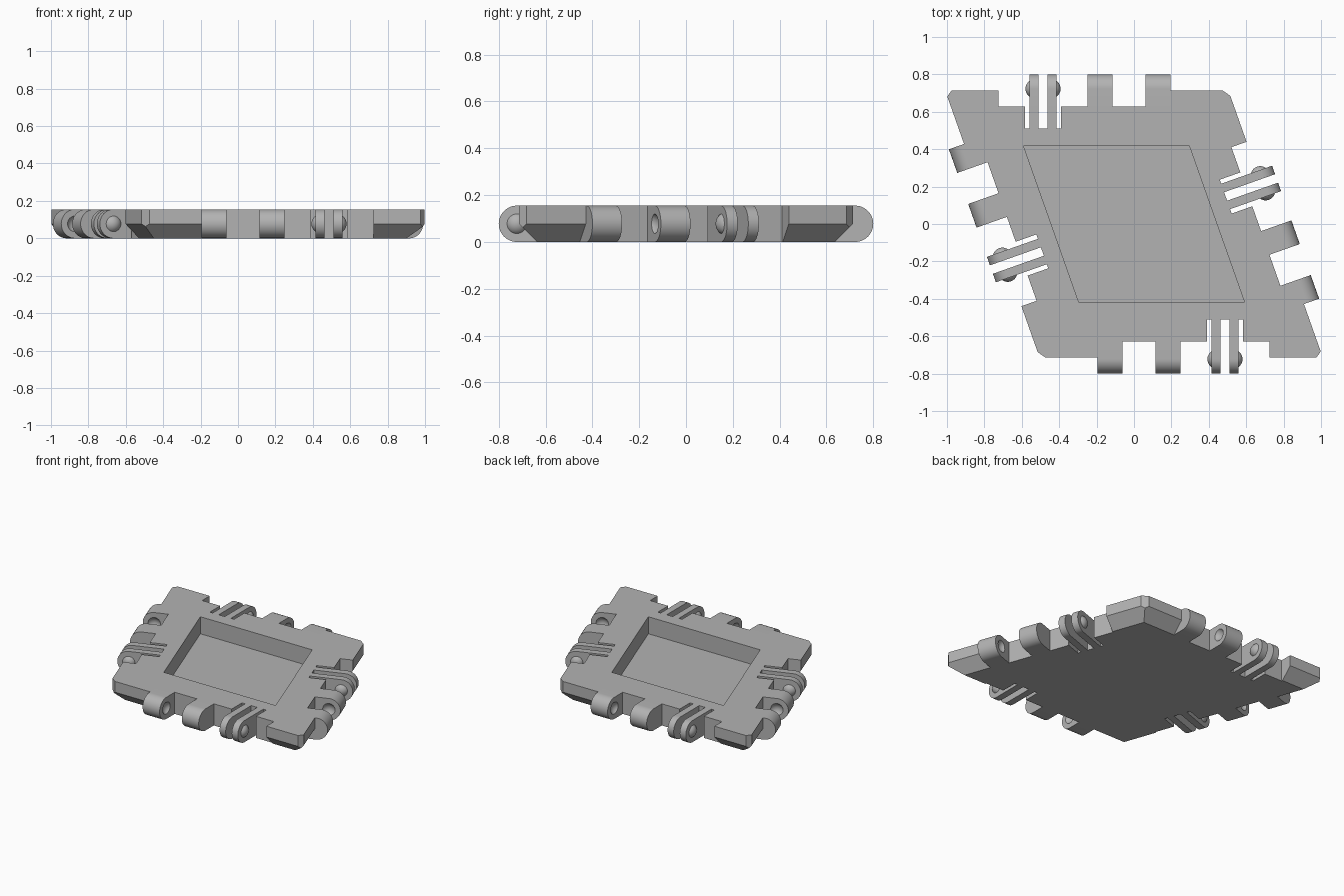
import bpy, bmesh, math
from mathutils import Matrix, Vector

if "Cube" in bpy.data.objects:
    bpy.data.objects.remove(bpy.data.objects["Cube"])

ACUTE = math.acos(1 / 3)      # sharp angle of the rhombus
HEIGHT = 0.155
MID = HEIGHT / 2              # height of the hinge axis
APOTHEM = 0.714               # centre to outer wall
AXIS = 0.7225                 # centre to hinge axis
NOTCH = 0.628                 # centre to notch floor
DOME_R, DOME_RISE = 0.051, 0.022

grey = bpy.data.materials.new("mid_grey")
grey.use_nodes = True
grey.diffuse_color = (0.45, 0.45, 0.45, 1)
bsdf = next(n for n in grey.node_tree.nodes if n.type == "BSDF_PRINCIPLED")
bsdf.inputs["Base Color"].default_value = grey.diffuse_color


def make_object(name, bm, matrix=Matrix(), smooth=False):
    bmesh.ops.recalc_face_normals(bm, faces=bm.faces)
    bm.transform(matrix)
    mesh = bpy.data.meshes.new(name)
    bm.to_mesh(mesh)
    bm.free()
    mesh.materials.append(grey)
    obj = bpy.data.objects.new(name, mesh)
    bpy.context.collection.objects.link(obj)
    if smooth:
        bpy.ops.object.select_all(action="DESELECT")
        obj.select_set(True)
        bpy.context.view_layer.objects.active = obj
        bpy.ops.object.shade_smooth_by_angle(angle=math.radians(30))
    return obj


def loft(rings):
    """Skin a stack of equal closed rings and cap both ends."""
    bm = bmesh.new()
    loops = [[bm.verts.new(p) for p in ring] for ring in rings]
    for a, b in zip(loops, loops[1:]):
        for i in range(len(a)):
            j = (i + 1) % len(a)
            bm.faces.new((a[i], a[j], b[j], b[i]))
    bm.faces.new(loops[0])
    bm.faces.new(loops[-1])
    return bm


def rhombus(r, z):
    half = r / math.sin(ACUTE)
    slant = r / math.tan(ACUTE)
    return [(-half + slant, -r, z), (half + slant, -r, z),
            (half - slant, r, z), (-half - slant, r, z)]


def cut(target, cutter):
    mod = target.modifiers.new("cut", "BOOLEAN")
    mod.operation = "DIFFERENCE"
    mod.solver = "EXACT"
    mod.object = cutter
    bpy.context.view_layer.objects.active = target
    bpy.ops.object.modifier_apply(modifier=mod.name)
    bpy.data.objects.remove(cutter)


# Tile body: chamfered underside and clipped corners
bm = loft([rhombus(APOTHEM - MID, 0), rhombus(APOTHEM, MID), rhombus(APOTHEM, HEIGHT)])
corners = [Vector((p[0], p[1], 0)) for p in rhombus(APOTHEM, 0)]
for corner, clip in zip(corners, (0.018, 0.028) * 2):
    n = corner.normalized()
    res = bmesh.ops.bisect_plane(bm, geom=bm.verts[:] + bm.edges[:] + bm.faces[:],
                                 plane_co=corner - n * clip, plane_no=n, clear_outer=True)
    rim = [e for e in res["geom_cut"] if isinstance(e, bmesh.types.BMEdge)]
    bmesh.ops.edgeloop_fill(bm, edges=rim)
body = make_object("tile_body", bm)

# Tray pocket
cut(body, make_object("pocket_cutter", loft([rhombus(0.4175, 0.033), rhombus(0.4175, 0.3)])))

# Edge frames: local x runs along the edge from its middle, local -y points outward
shift = AXIS / math.tan(ACUTE)
turn = math.pi - ACUTE
edges = [Matrix.Rotation(a, 4, "Z") @ Matrix.Translation((s * shift, 0, 0))
         for a, s in ((0, 1), (turn, -1), (math.pi, 1), (math.pi + turn, -1))]

FINGERS = [(0.159, 0.207), (0.255, 0.303)]
KNUCKLES = [(-0.451, -0.317), (-0.141, -0.007)]


def comb():
    """Outline of the material removed along one edge."""
    pts = [(-0.451, -0.9), (-0.451, -NOTCH)]
    slots = [(0.134, FINGERS[0][0]), (FINGERS[0][1], FINGERS[1][0]), (FINGERS[1][1], 0.326)]
    for a, b in slots:
        pts += [(a, -NOTCH), (a, -0.511), (b, -0.511), (b, -NOTCH)]
    return pts + [(0.469, -NOTCH), (0.469, -0.9)]


def knuckle(x0, x1):
    """Round-ended lug extruded along the edge."""
    arc = [(-AXIS - MID * math.cos(t), MID + MID * math.sin(t))
           for t in (math.pi * (i / 24 - 0.5) for i in range(25))]
    outline = [(-NOTCH, 0)] + arc + [(-NOTCH, HEIGHT)]
    return loft([[(x, y, z) for y, z in outline] for x in (x0, x1)])


def ball(x, side, cap):
    """Ball whose cap rises by DOME_RISE past the plane at x."""
    bm = bmesh.new()
    bmesh.ops.create_uvsphere(bm, u_segments=32, v_segments=20, radius=DOME_R)
    centre = (x + side * (DOME_RISE - DOME_R), -AXIS, MID)
    bm.transform(Matrix.Translation(centre) @ Matrix.Rotation(math.pi / 2, 4, "Y"))
    if cap:
        bmesh.ops.bisect_plane(bm, geom=bm.verts[:] + bm.edges[:] + bm.faces[:],
                               plane_co=(x - side * 0.004, 0, 0), plane_no=(side, 0, 0),
                               clear_inner=True)
    return bm


names = ("front", "left", "back", "right")
for name, frame in zip(names, edges):
    # Notch and finger slots
    outline = comb()
    cut(body, make_object("notch_cutter", loft([[(x, y, z) for x, y in outline]
                                                for z in (-0.1, 0.3)]), frame))
    # Socket knuckles with facing dimples
    for i, (x0, x1) in enumerate(KNUCKLES):
        lug = make_object(f"{name}_socket_knuckle_{i + 1}", knuckle(x0, x1), frame)
        face, side = ((x1, -1), (x0, 1))[i]
        cut(lug, make_object("dimple_cutter", ball(face, side, False), frame))
        bpy.ops.object.select_all(action="DESELECT")
        lug.select_set(True)
        bpy.ops.object.shade_smooth_by_angle(angle=math.radians(30))
    # Snap fingers with outward domes
    for i, (x0, x1) in enumerate(FINGERS):
        make_object(f"{name}_snap_finger_{i + 1}", knuckle(x0, x1), frame, True)
        face, side = ((x0, -1), (x1, 1))[i]
        make_object(f"{name}_snap_dome_{i + 1}", ball(face, side, True), frame, True)
